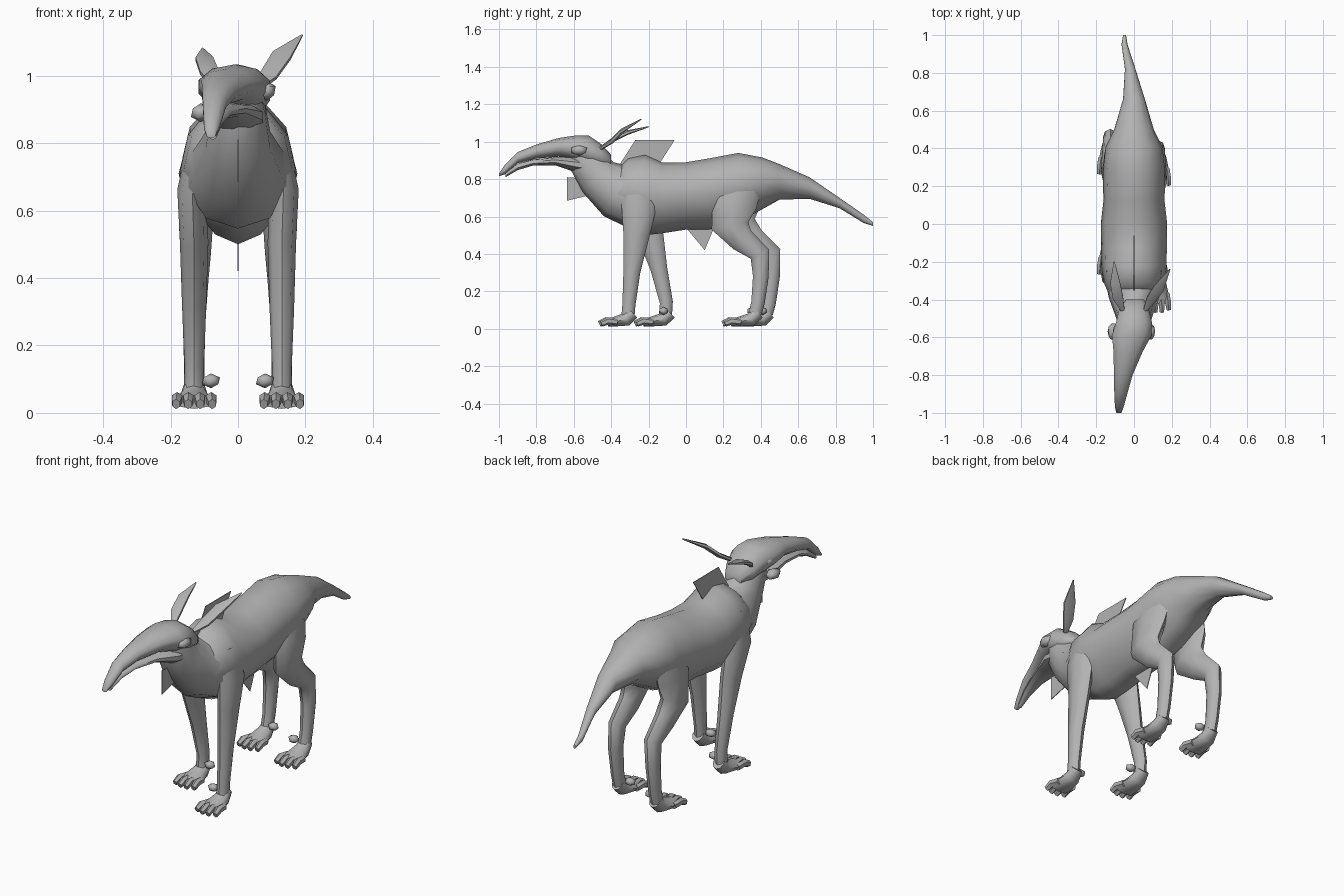
import bpy, bmesh, math
from mathutils import Vector

cube = bpy.data.objects.get("Cube")
if cube:
    bpy.data.objects.remove(cube)

hide = bpy.data.materials.new("plain grey hide")
hide.use_nodes = True
GREY = (0.45, 0.45, 0.45, 1)
hide.diffuse_color = GREY
hide.node_tree.nodes["Principled BSDF"].inputs["Base Color"].default_value = GREY


def finish(name, bm, angle=50):
    bmesh.ops.recalc_face_normals(bm, faces=bm.faces)
    mesh = bpy.data.meshes.new(name)
    bm.to_mesh(mesh)
    bm.free()
    mesh.materials.append(hide)
    ob = bpy.data.objects.new(name, mesh)
    bpy.context.collection.objects.link(ob)
    bpy.ops.object.select_all(action='DESELECT')
    ob.select_set(True)
    bpy.context.view_layer.objects.active = ob
    bpy.ops.object.shade_smooth_by_angle(angle=math.radians(angle))
    return ob


def tube(name, path, sides=10, keel=0.0, upright=False):
    """Skin rings along a path of (x, y, z, half width, half depth)."""
    bm = bmesh.new()
    pts = [Vector(p[:3]) for p in path]
    rings = []
    for i, (x, y, z, w, d) in enumerate(path):
        t = pts[min(i + 1, len(pts) - 1)] - pts[max(i - 1, 0)]
        side = Vector((1, 0, 0))
        up = Vector((0, 0, 1)) if upright else t.cross(side).normalized()
        if not upright:
            side = up.cross(t).normalized()
            if side.x < 0:
                side.negate()
        ring = []
        for k in range(sides):
            a = math.tau * k / sides + math.pi / 2
            pinch = 1 - keel * max(0, -math.sin(a))
            ring.append(bm.verts.new(pts[i] + side * w * math.cos(a) * pinch + up * d * math.sin(a)))
        rings.append(ring)
    for a, b in zip(rings, rings[1:]):
        for k in range(sides):
            n = (k + 1) % sides
            bm.faces.new((a[k], a[n], b[n], b[k]))
    bm.faces.new(rings[0])
    bm.faces.new(rings[-1])
    return finish(name, bm)


def trunk(name, rows, sides=12, keel=0.0):
    """Upright sections given as (y, x, half width, top, bottom)."""
    path = [(x, y, (t + b) / 2, w, (t - b) / 2) for y, x, w, t, b in rows]
    return tube(name, path, sides, keel, True)


def plate(name, outline):
    """Thin upright plate on the centre line from (y, z) corners."""
    bm = bmesh.new()
    f = bm.faces.new([bm.verts.new((-0.002, y, z)) for y, z in outline])
    ext = bmesh.ops.extrude_face_region(bm, geom=[f])
    for v in ext["geom"]:
        if isinstance(v, bmesh.types.BMVert):
            v.co.x = 0.002
    finish(name, bm, 20)


# Torso and tail in one skin
trunk("torso_and_tail", [
    (1.0, -.05, .008, .57, .55), (.95, -.05, .016, .61, .565),
    (.82, -.02, .028, .7, .645), (.66, 0, .058, .81, .695),
    (.5, 0, .105, .88, .69), (.41, 0, .15, .915, .64),
    (.28, 0, .165, .94, .57), (.12, 0, .162, .91, .53),
    (0, 0, .176, .89, .53), (-.13, 0, .174, .89, .51),
    (-.22, 0, .172, .93, .5), (-.31, 0, .16, .91, .54),
    (-.38, 0, .13, .84, .6)], keel=.25)

# Neck
tube("neck", [(0, -.28, .71, .16, .17), (0, -.37, .735, .14, .15),
              (0, -.47, .81, .1, .115), (0, -.53, .9, .085, .1),
              (0, -.55, .95, .07, .08)], 10)

# Head, turned a little to its right
trunk("upper_head", [
    (-1.0, -.08, .014, .83, .815), (-.97, -.078, .024, .875, .825),
    (-.9, -.07, .036, .945, .885), (-.8, -.057, .052, .985, .91),
    (-.68, -.032, .08, 1.02, .92), (-.59, -.012, .11, 1.033, .9),
    (-.52, 0, .1, 1.033, .87), (-.45, 0, .082, .985, .86),
    (-.4, .005, .05, .93, .87)], 10)
trunk("lower_jaw", [
    (-.965, -.075, .012, .832, .81), (-.9, -.068, .024, .883, .848),
    (-.82, -.056, .036, .905, .872), (-.7, -.034, .06, .918, .874),
    (-.6, -.012, .09, .92, .84), (-.5, 0, .08, .91, .82)], 10)


def lump(name, place, size):
    bm = bmesh.new()
    bmesh.ops.create_icosphere(bm, subdivisions=1, radius=1)
    for v in bm.verts:
        v.co = Vector(place) + Vector([c * s for c, s in zip(v.co, size)])
    finish(name, bm)


# Brow and cheek bumps
for label, s in (("left", 1), ("right", -1)):
    lump(label + "_brow", (s * .085, -.57, .955), (.03, .05, .03))
lump("right_cheek", (-.11, -.57, .89), (.033, .05, .028))

# Leaf shaped ears
tube("left_ear", [(.06, -.455, .965, .012, .01), (.09, -.4, 1.0, .03, .012),
                  (.13, -.34, 1.06, .034, .012), (.19, -.24, 1.12, .003, .003)], 6)
tube("right_ear", [(-.06, -.455, .965, .012, .01), (-.085, -.39, 1.01, .032, .012),
                   (-.1, -.31, 1.05, .03, .012), (-.105, -.2, 1.08, .003, .003)], 6)

# Thin plates on the centre line
plate("back_plate", [(-.36, .87), (-.27, 1.01), (-.06, 1.01), (-.15, .87)])
plate("throat_plate", [(-.635, .685), (-.635, .81), (-.5, .8), (-.53, .71)])
plate("belly_plate", [(0, .54), (.1, .42), (.15, .54)])


def paw(label, s, y, toe):
    """Foot pad, four toes and an inner dewclaw; y is the ankle, toe the tip."""
    x = s * .13
    reach = y - toe
    tube(label + "_foot", [(x, y + .025, .085, .03, .035), (x, y - .01, .05, .042, .036),
                           (x, y - reach * .45, .038, .056, .026),
                           (x, toe + .05, .032, .056, .02)], 8)
    for i in range(4):
        off = (i - 1.5) * .033
        back = abs(i - 1.5) * .012
        tube(f"{label}_toe_{i + 1}", [
            (x + off * .9, toe + .085 + back, .036, .016, .019),
            (x + off * 1.02, toe + .035 + back, .042, .018, .02),
            (x + off * 1.08, toe + back, .026, .013, .016)], 6)
    lump(label + "_dewclaw", (x - s * .05, y - .01, .095), (.03, .025, .022))


# Forelegs, the left one stepping forward
for label, s, leg, ankle, toe in (
        ("left_fore", 1, [(-.25, .82), (-.25, .66), (-.265, .5), (-.29, .3), (-.305, .13), (-.31, .07)], -.31, -.47),
        ("right_fore", -1, [(-.25, .82), (-.24, .66), (-.19, .5), (-.145, .32), (-.105, .14), (-.11, .07)], -.11, -.28)):
    across = [.03, .045, .042, .036, .029, .03]
    along = [.07, .095, .07, .045, .035, .035]
    lean = [.115, .135, .13, .13, .13, .13]
    tube(label + "_leg", [(s * x, y, z, w, d) for (y, z), x, w, d in zip(leg, lean, across, along)], 8)
    paw(label, s, ankle, toe)

# Hind legs: thigh, bent knee, raised hock
for label, s, shift in (("left_hind", 1, 0), ("right_hind", -1, .06)):
    leg = [(.29, .8, .1, .04, .12), (.26, .67, .12, .05, .12), (.235, .55, .125, .05, .1),
           (.3, .475, .125, .045, .068), (.395, .4, .125, .038, .055),
           (.4, .28, .13, .034, .042), (.385, .14, .13, .03, .036), (.37, .08, .13, .03, .035)]
    tube(label + "_leg", [(s * x, y + shift * min(1, i / 3), z, w, d)
                          for i, (y, z, x, w, d) in enumerate(leg)], 8)
    paw(label, s, .36 + shift, .19 + shift)
